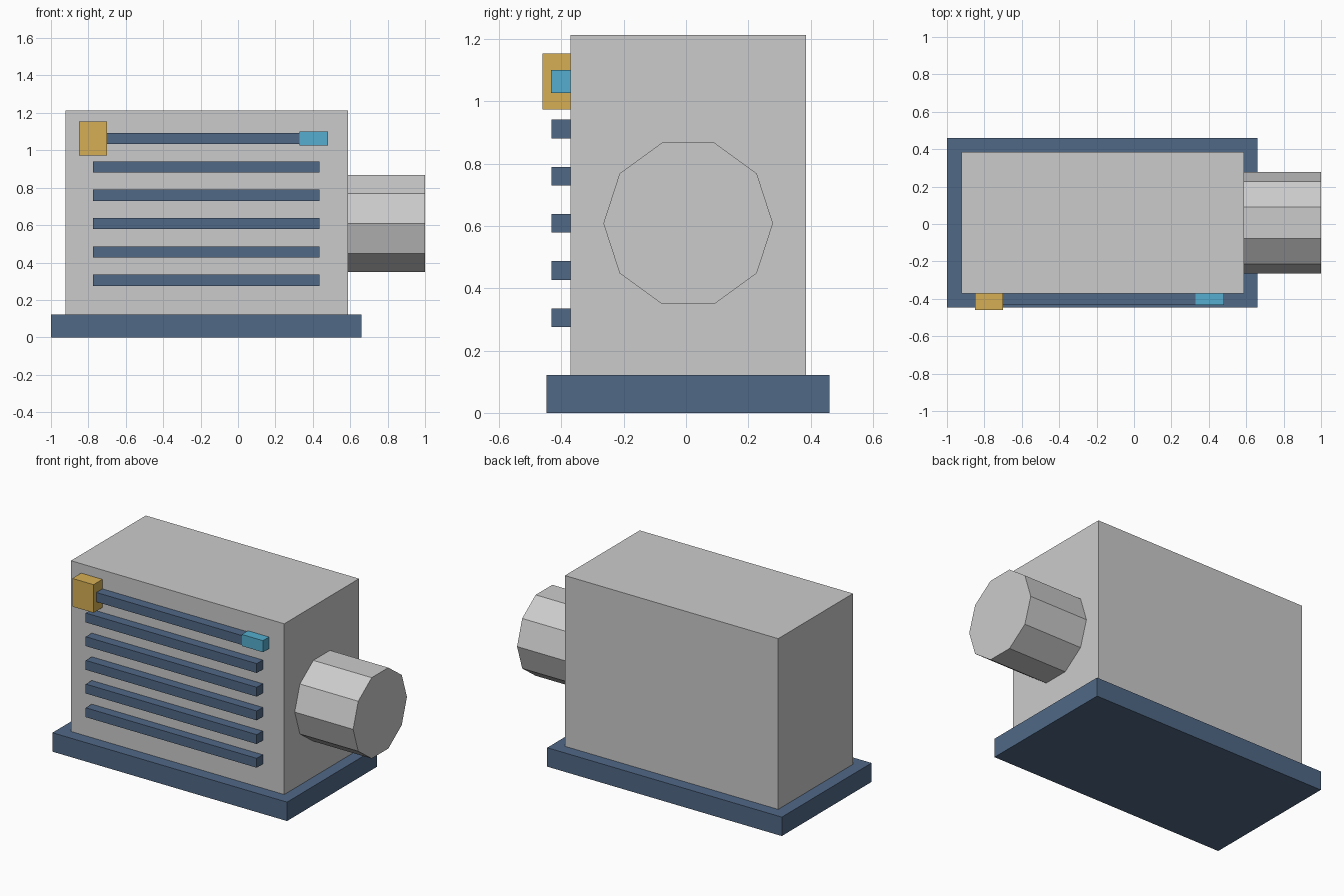
import bpy, bmesh
from math import radians
from mathutils import Matrix

if "Cube" in bpy.data.objects:
    bpy.data.objects.remove(bpy.data.objects["Cube"])


def material(name, rgb):
    m = bpy.data.materials.new(name)
    m.diffuse_color = (*rgb, 1)
    m.use_nodes = True
    m.node_tree.nodes["Principled BSDF"].inputs["Base Color"].default_value = m.diffuse_color
    return m


BLUE = material("blue_paint", (0.08, 0.14, 0.24))
YELLOW = material("yellow_paint", (0.67, 0.43, 0.09))
CYAN = material("cyan_paint", (0.09, 0.42, 0.62))


def add_object(name, bm, mat=None):
    mesh = bpy.data.meshes.new(name)
    bm.to_mesh(mesh)
    bm.free()
    if mat:
        mesh.materials.append(mat)
    ob = bpy.data.objects.new(name, mesh)
    bpy.context.collection.objects.link(ob)
    return ob


def box(name, x, y, z, mat=None):
    """Box from (min, max) ranges on each axis."""
    bm = bmesh.new()
    centre = [sum(r) / 2 for r in (x, y, z)]
    size = [r[1] - r[0] for r in (x, y, z)]
    bmesh.ops.create_cube(bm, size=1, matrix=Matrix.Translation(centre) @ Matrix.Diagonal((*size, 1)))
    return add_object(name, bm, mat)


# Base slab and housing
box("base", (-1, 0.66), (-0.447, 0.46), (0, 0.121), BLUE)
box("housing", (-0.922, 0.587), (-0.371, 0.385), (0.121, 1.213))

# Ten-sided drum on the right side
bm = bmesh.new()
x0, x1 = 0.587, 1.0
bmesh.ops.create_cone(bm, cap_ends=True, segments=10, radius1=0.272, radius2=0.272, depth=x1 - x0)
bmesh.ops.rotate(bm, verts=bm.verts, matrix=Matrix.Rotation(radians(18), 3, "Z"))
bmesh.ops.rotate(bm, verts=bm.verts, matrix=Matrix.Rotation(radians(90), 3, "Y"))
# Seat a vertex exactly on the horizontal axis
top = max(bm.verts, key=lambda v: v.co.z).co.z
if top > 0.265:
    bmesh.ops.rotate(bm, verts=bm.verts, matrix=Matrix.Rotation(radians(18), 3, "X"))
bmesh.ops.translate(bm, verts=bm.verts, vec=((x0 + x1) / 2, 0.007, 0.608))
add_object("side_drum", bm)

# Row of front fins, the top one carrying the fittings
for i in range(6):
    z = 0.305 + i * 0.1515
    box(f"front_fin_{i + 1}", (-0.775, 0.435), (-0.432, -0.371), (z - 0.03, z + 0.03), BLUE)

# Fittings at the ends of the top fin
box("yellow_block", (-0.85, -0.7), (-0.46, -0.371), (0.973, 1.153), YELLOW)
box("cyan_tip", (0.33, 0.48), (-0.433, -0.371), (1.026, 1.1), CYAN)
